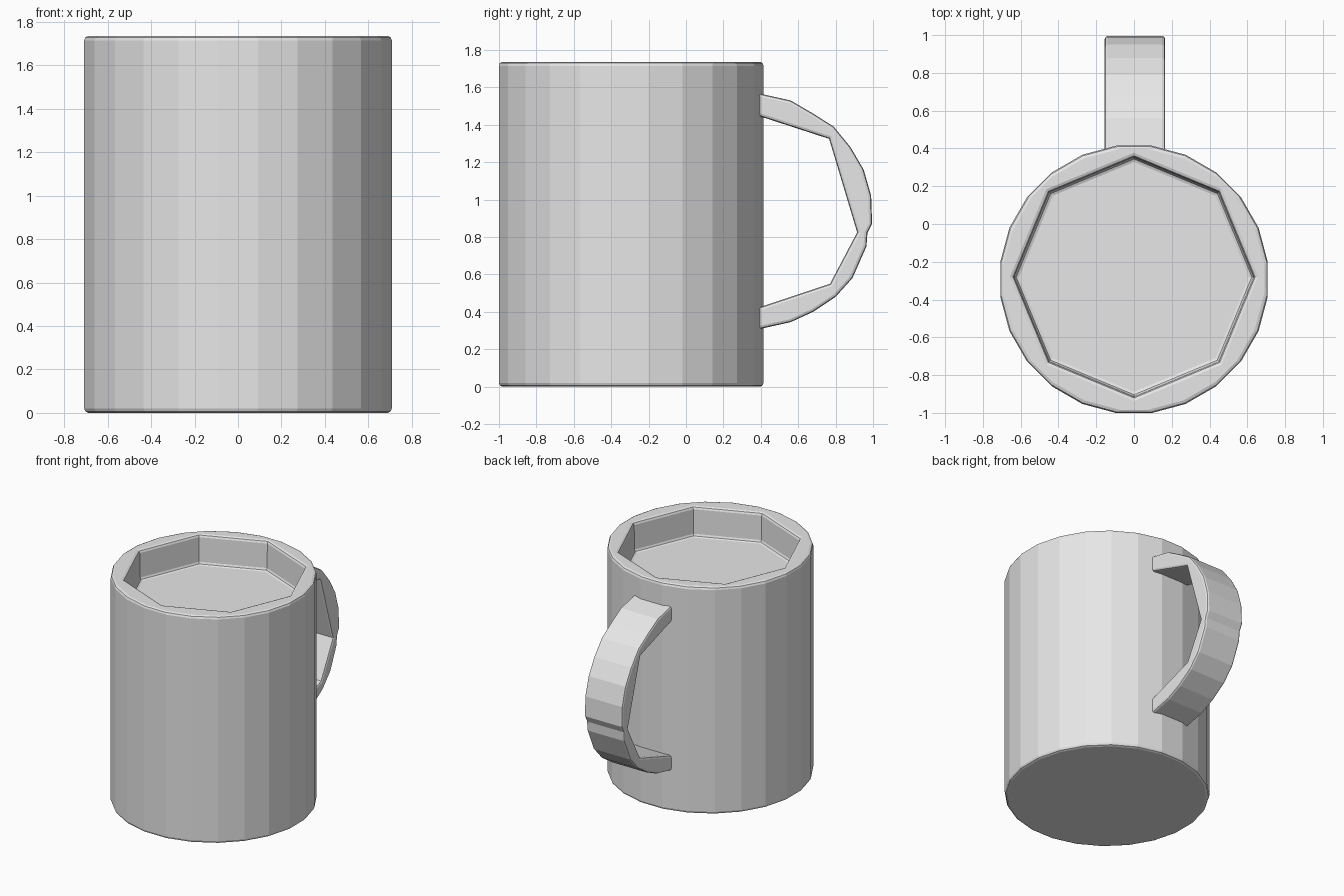
import bpy
import bmesh
from math import cos, sin, radians

cube = bpy.data.objects.get("Cube")
if cube:
    bpy.data.objects.remove(cube, do_unlink=True)

HEIGHT = 1.735
WELL_FLOOR = 1.51
BODY_SIDES = 24
WELL_SIDES = 8

clay = bpy.data.materials.new("grey clay")
clay.use_nodes = True
grey = (0.8, 0.8, 0.8, 1)
clay.diffuse_color = grey
clay.node_tree.nodes["Principled BSDF"].inputs["Base Color"].default_value = grey


def finish(bm, name, bevel):
    """Turn the mesh into an object with softened sharp edges."""
    bmesh.ops.recalc_face_normals(bm, faces=bm.faces)
    mesh = bpy.data.meshes.new(name)
    bm.to_mesh(mesh)
    bm.free()
    mesh.materials.append(clay)
    obj = bpy.data.objects.new(name, mesh)
    bpy.context.collection.objects.link(obj)
    mod = obj.modifiers.new("soft edges", 'BEVEL')
    mod.width = bevel
    mod.segments = 2
    mod.limit_method = 'ANGLE'
    mod.angle_limit = radians(60)
    return obj


def ring(bm, sides, radius, y, z, turn=0):
    step = 360 / sides
    angles = [radians(step * (i + turn)) for i in range(sides)]
    return [bm.verts.new((radius * cos(a), y + radius * sin(a), z)) for a in angles]


def walls(bm, low, high):
    for i in range(len(low)):
        j = (i + 1) % len(low)
        bm.faces.new((low[i], low[j], high[j], high[i]))


# Mug body: faceted cylinder with an eight-sided well in the top
bm = bmesh.new()
bottom = ring(bm, BODY_SIDES, 0.714, -0.293, 0, 0.5)
top = ring(bm, BODY_SIDES, 0.714, -0.293, HEIGHT, 0.5)
rim = ring(bm, WELL_SIDES, 0.635, -0.28, HEIGHT)
floor = ring(bm, WELL_SIDES, 0.63, -0.28, WELL_FLOOR)
walls(bm, bottom, top)
walls(bm, floor, rim)
bm.faces.new(bottom)
bm.faces.new(floor)
per_side = BODY_SIDES // WELL_SIDES
for k in range(WELL_SIDES):
    n = (k + 1) % WELL_SIDES
    span = top[k * per_side:(k + 1) * per_side]
    bm.faces.new([rim[k]] + span + [rim[n]])
    bm.faces.new((rim[n], span[-1], top[n * per_side]))
finish(bm, "mug_body", 0.02)

# Handle: curved outer strap with a coarse inner opening, as (y, z) outline
outer = [(0.38, 1.57), (0.56, 1.53), (0.68, 1.46), (0.79, 1.39), (0.88, 1.28),
         (0.95, 1.16), (0.99, 1.02), (0.995, 0.87), (0.97, 0.82), (0.965, 0.75),
         (0.89, 0.58), (0.80, 0.48), (0.68, 0.40), (0.56, 0.345), (0.38, 0.305)]
inner = [(0.38, 0.42), (0.77, 0.55), (0.915, 0.825), (0.765, 1.325), (0.38, 1.45)]
bm = bmesh.new()
sides = [[bm.verts.new((x, y, z)) for y, z in outer + inner] for x in (-0.155, 0.165)]
walls(bm, *sides)
for loop in sides:
    bm.faces.new(loop)
finish(bm, "handle", 0.016)
